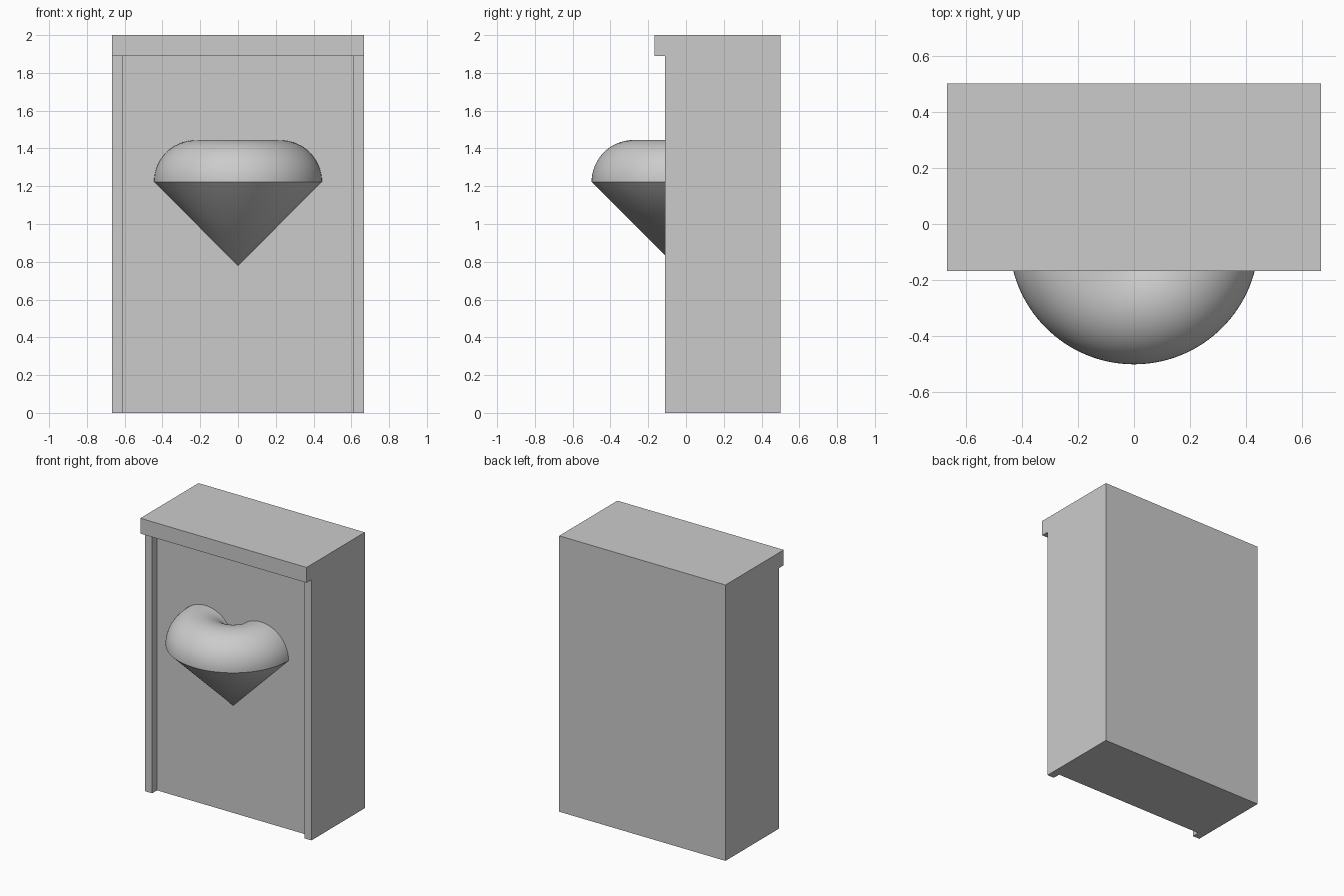
import bpy, bmesh, math

if "Cube" in bpy.data.objects:
    bpy.data.objects.remove(bpy.data.objects["Cube"])

U = 1 / 18  # the model sits on a grid of eighteenths


def box(name, x0, x1, y0, y1, z0, z1):
    bpy.ops.mesh.primitive_cube_add(
        size=1, location=((x0 + x1) / 2, (y0 + y1) / 2, (z0 + z1) / 2))
    ob = bpy.context.object
    ob.name = name
    ob.scale = (x1 - x0, y1 - y0, z1 - z0)
    bpy.ops.object.transform_apply(location=True, scale=True)
    return ob


def carve(target, cutter):
    cutter.hide_render = True
    mod = target.modifiers.new("carve", 'BOOLEAN')
    mod.operation = 'DIFFERENCE'
    mod.solver = 'EXACT'
    mod.object = cutter
    bpy.context.view_layer.objects.active = target
    bpy.ops.object.modifier_apply(modifier=mod.name)
    bpy.data.objects.remove(cutter)


# Slab: cut back below the top ledge, then recessed between the side strips
slab = box("slab", -12 * U, 12 * U, -3 * U, 9 * U, 0, 36 * U)
carve(slab, box("ledge_cutter", -1, 1, -1, -2 * U, -1, 34 * U))
carve(slab, box("recess_cutter", -11 * U, 11 * U, -1, -U, -1, 34 * U))

# Heart: cone point and round lobe profile, spun half a turn out of the panel
r, z_mid = 4 * U, 22 * U
profile = [(0, z_mid - 2 * r), (2 * r, z_mid)]
steps = 32
for i in range(1, steps + 1):
    a = math.pi * i / steps
    profile.append((r + r * math.cos(a), z_mid + r * math.sin(a)))

bm = bmesh.new()
verts = [bm.verts.new((x, -U, z)) for x, z in profile]
edges = [bm.edges.new(pair) for pair in zip(verts, verts[1:])]
bmesh.ops.spin(bm, geom=verts + edges, cent=(0, -U, 0), axis=(0, 0, 1),
               angle=-math.pi, steps=64)
bmesh.ops.remove_doubles(bm, verts=bm.verts, dist=1e-5)
bmesh.ops.recalc_face_normals(bm, faces=bm.faces)
# Make the normals of the open shell face outwards
cone = min(bm.faces, key=lambda f: f.calc_center_median().z)
if cone.normal.z > 0:
    bmesh.ops.reverse_faces(bm, faces=bm.faces)
mesh = bpy.data.meshes.new("heart")
bm.to_mesh(mesh)
bm.free()
heart = bpy.data.objects.new("heart", mesh)
bpy.context.collection.objects.link(heart)

bpy.ops.object.select_all(action='DESELECT')
heart.select_set(True)
bpy.context.view_layer.objects.active = heart
bpy.ops.object.shade_smooth_by_angle(angle=math.radians(30))
